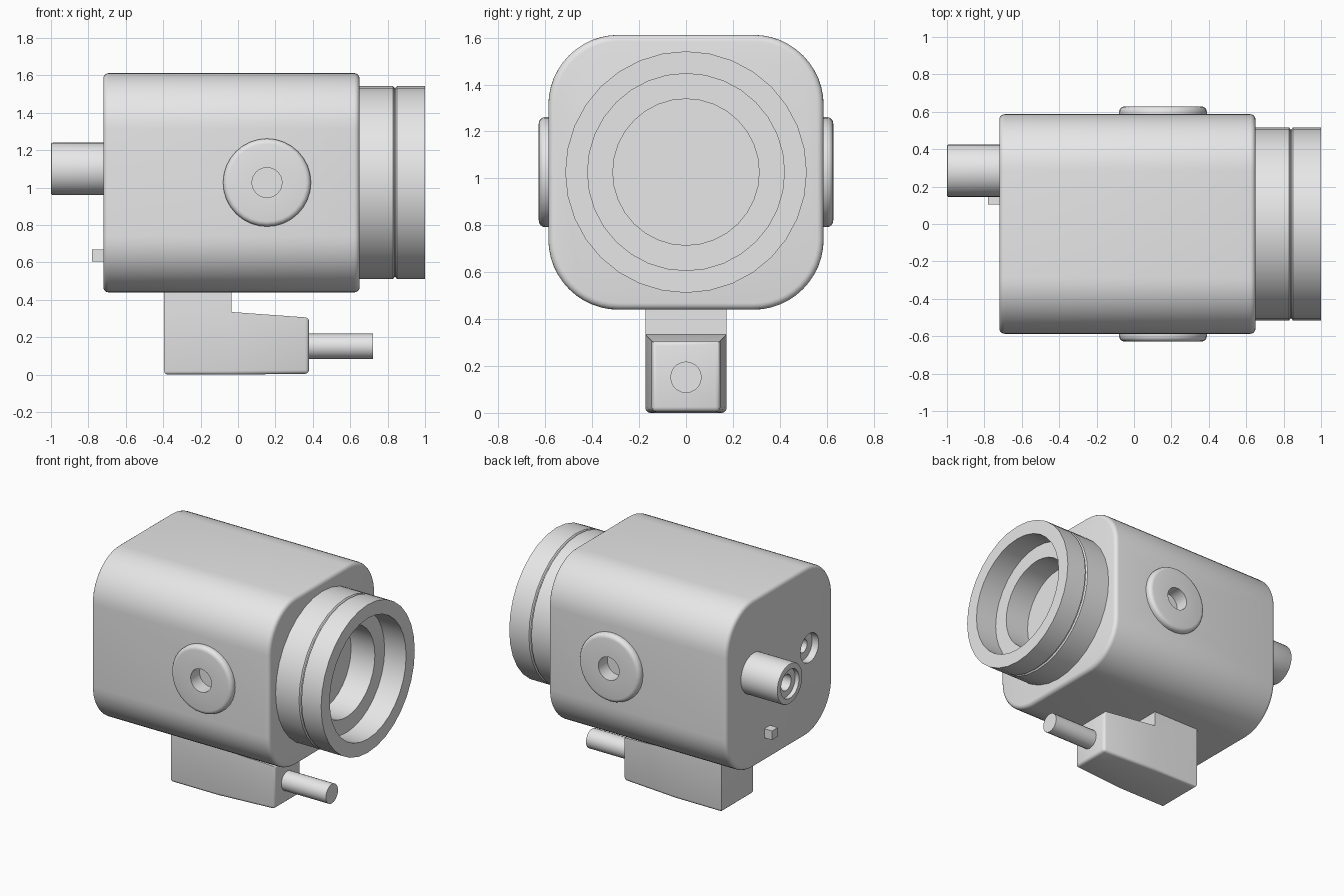
import bpy, bmesh, math
from mathutils import Vector, Matrix

old = bpy.data.objects.get("Cube")
if old:
    bpy.data.objects.remove(old, do_unlink=True)

grey = bpy.data.materials.new("light_grey")
grey.use_nodes = True
grey.diffuse_color = (0.8, 0.8, 0.8, 1)
grey.node_tree.nodes["Principled BSDF"].inputs["Base Color"].default_value = (0.8, 0.8, 0.8, 1)


def finish(name, bm):
    """Turn a bmesh into a shaded object."""
    bmesh.ops.recalc_face_normals(bm, faces=bm.faces)
    mesh = bpy.data.meshes.new(name)
    bm.to_mesh(mesh)
    bm.free()
    mesh.materials.append(grey)
    obj = bpy.data.objects.new(name, mesh)
    bpy.context.collection.objects.link(obj)
    shade(obj)
    return obj


def shade(obj):
    bpy.ops.object.select_all(action='DESELECT')
    obj.select_set(True)
    bpy.context.view_layer.objects.active = obj
    bpy.ops.object.shade_smooth_by_angle(angle=math.radians(32))


def turned(name, base, direction, profile, sides=32):
    """Solid turned from (distance, radius) points, capped at both ends."""
    bm = bmesh.new()
    turn = Vector((0, 0, 1)).rotation_difference(Vector(direction))
    rings = []
    for dist, radius in profile:
        ring = []
        for i in range(sides):
            a = math.tau * i / sides
            p = Vector((radius * math.cos(a), radius * math.sin(a), dist))
            ring.append(bm.verts.new(Vector(base) + turn @ p))
        rings.append(ring)
    for a, b in zip(rings, rings[1:]):
        for i in range(sides):
            j = (i + 1) % sides
            bm.faces.new((a[i], a[j], b[j], b[i]))
    bm.faces.new(rings[0])
    bm.faces.new(rings[-1])
    return finish(name, bm)


def box(lo, hi):
    lo, hi = Vector(lo), Vector(hi)
    bm = bmesh.new()
    bmesh.ops.create_cube(bm, size=1, matrix=Matrix.Translation((lo + hi) / 2)
                          @ Matrix.Diagonal((*(hi - lo), 1)))
    return bm


def round_edges(bm, rule, offset, segments):
    edges = [e for e in bm.edges if rule(e.verts[0].co, e.verts[1].co)]
    bmesh.ops.bevel(bm, geom=edges, offset=offset, segments=segments,
                    profile=0.5, affect='EDGES')


def cut(obj, cutter):
    mod = obj.modifiers.new("cut", 'BOOLEAN')
    mod.operation = 'DIFFERENCE'
    mod.solver = 'EXACT'
    mod.object = cutter
    bpy.context.view_layer.objects.active = obj
    bpy.ops.object.modifier_apply(modifier=mod.name)
    bpy.data.objects.remove(cutter, do_unlink=True)


MID = 1.027

# Housing: rounded square block with softened ends
bm = box((-0.72, -0.587, 0.44), (0.65, 0.587, 1.612))
round_edges(bm, lambda a, b: abs(a.x - b.x) > 1, 0.3, 12)
round_edges(bm, lambda a, b: abs(a.x - b.x) < 0.001, 0.028, 4)
housing = finish("housing", bm)

# Stepped socket in the rear end of the housing
cut(housing, turned("socket_cutter", (-0.77, -0.33, 1.04), (1, 0, 0),
                    [(0, 0.1), (0.1, 0.1), (0.1, 0.045), (0.22, 0.045)]))

# Pivot bosses with a blind hole, one on each side
for side, label in ((-1, "front"), (1, "back")):
    base = (0.155, side * 0.585, MID)
    cut(housing, turned("boss_cutter", base, (0, side, 0), [(-0.06, 0.095), (0.1, 0.095)]))
    rim = [(0.015 + 0.028 * math.sin(a), 0.207 + 0.028 * math.cos(a))
           for a in (math.pi / 2 * i / 4 for i in range(5))]
    turned(label + "_boss", base, (0, side, 0),
           [(-0.08, 0.1), (-0.001, 0.1), (-0.001, 0.235)] + rim
           + [(0.043, 0.08), (-0.055, 0.08)])
shade(housing)

# Front collar: grooved outside, stepped bore inside
turned("collar", (0.63, 0, MID), (1, 0, 0),
       [(0, 0.515), (0.2, 0.515), (0.207, 0.505), (0.212, 0.505), (0.219, 0.515),
        (0.37, 0.515), (0.37, 0.42), (0.205, 0.42), (0.205, 0.312), (0.022, 0.312)])

# Rear spout with counterbored hole
turned("rear_spout", (-0.7, 0.285, 1.1), (-1, 0, 0),
       [(0, 0.14), (0.292, 0.14), (0.298, 0.137), (0.3, 0.13), (0.3, 0.1),
        (0.27, 0.1), (0.27, 0.055), (0.15, 0.055)])

# Small square peg on the rear end
finish("rear_peg", box((-0.78, 0.105, 0.605), (-0.7, 0.168, 0.668)))

# Bracket: upright block with a tapered foot reaching forward
bm = box((-0.395, -0.173, 0), (-0.035, 0.173, 0.335))
bm.faces.ensure_lookup_table()
foot = max(bm.faces, key=lambda f: f.calc_center_median().x)
top = max(bm.faces, key=lambda f: f.calc_center_median().z)
for face, move in ((foot, Vector((0.415, 0, 0))), (top, Vector((0, 0, 0.13)))):
    new = bmesh.ops.extrude_face_region(bm, geom=[face])["geom"]
    for v in (g for g in new if isinstance(g, bmesh.types.BMVert)):
        v.co += move
        if move.x:
            v.co.y *= 0.84
            v.co.z = 0.305 if v.co.z > 0.1 else 0.005
    bmesh.ops.delete(bm, geom=[face], context='FACES_ONLY')
round_edges(bm, lambda a, b: (min(a.x, b.x) > 0.3 or max(a.z, b.z) < 0.02)
            and not (abs(a.x + 0.035) < 0.01 and abs(b.x + 0.035) < 0.01), 0.02, 3)
finish("bracket", bm)

# Pin at the end of the foot
turned("foot_pin", (0.36, 0, 0.152), (1, 0, 0), [(0, 0.067), (0.363, 0.067)], 20)
